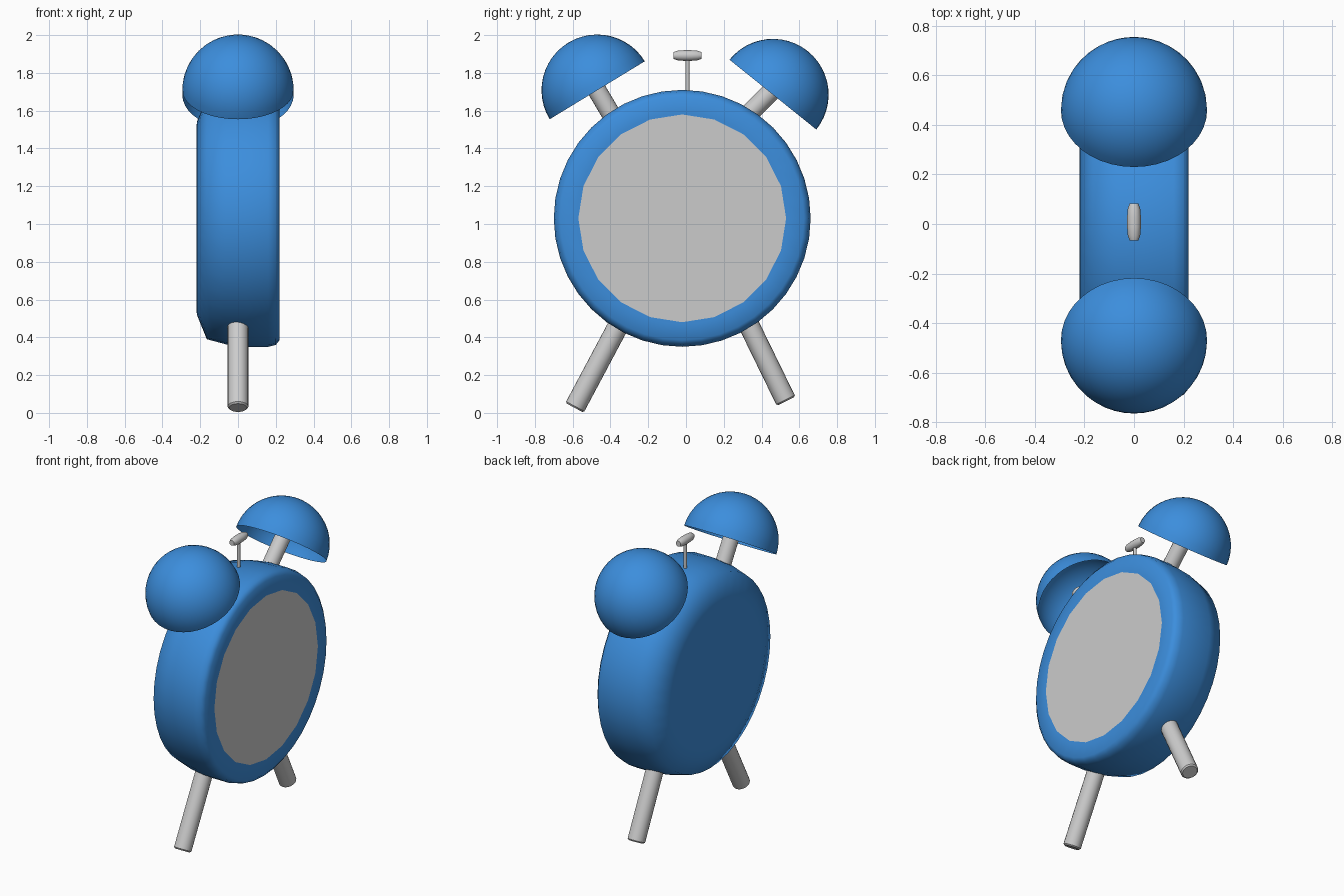
import bpy, bmesh, math
from mathutils import Vector

if "Cube" in bpy.data.objects:
    bpy.data.objects.remove(bpy.data.objects["Cube"])

blue = bpy.data.materials.new("blue_paint")
blue.diffuse_color = (0.045, 0.27, 0.72, 1)
blue.use_nodes = True
blue.node_tree.nodes["Principled BSDF"].inputs["Base Color"].default_value = blue.diffuse_color


def lathe(name, profile, base, axis, sides=20, mat=None, angle=40):
    """Spin (radius, height) points around an axis starting at base."""
    bm = bmesh.new()
    rings = []
    for r, h in profile:
        if r == 0:
            rings.append([bm.verts.new((0, 0, h))])
        else:
            rings.append([bm.verts.new((r * math.cos(2 * math.pi * i / sides),
                                        r * math.sin(2 * math.pi * i / sides), h))
                          for i in range(sides)])
    for a, b in zip(rings, rings[1:]):
        for i in range(sides):
            j = (i + 1) % sides
            if len(a) == 1:
                bm.faces.new((a[0], b[j], b[i]))
            elif len(b) == 1:
                bm.faces.new((a[i], a[j], b[0]))
            else:
                bm.faces.new((a[i], a[j], b[j], b[i]))
    for f in bm.faces:
        f.smooth = True
    mesh = bpy.data.meshes.new(name)
    bm.to_mesh(mesh)
    bm.free()
    mesh.set_sharp_from_angle(angle=math.radians(angle))
    ob = bpy.data.objects.new(name, mesh)
    ob.location = base
    ob.rotation_mode = 'QUATERNION'
    ob.rotation_quaternion = Vector(axis).to_track_quat('Z', 'Y')
    if mat:
        mesh.materials.append(mat)
    bpy.context.collection.objects.link(ob)
    return ob


def rod(name, start, end, r):
    """Cylinder with slightly bevelled ends between two (y, z) points."""
    a, b = Vector((0, *start)), Vector((0, *end))
    n, c = (b - a).length, r * 0.15
    return lathe(name, [(0, 0), (r - c, 0), (r, c), (r, n - c), (r - c, n), (0, n)],
                 a, b - a)


# Case: drum lying along x, wide chamfer on its back side
lathe("case", [(0, -.22), (.46, -.22), (.51, -.218), (.64, -.165), (.668, -.06),
               (.68, .04), (.68, .16), (.67, .2), (.645, .22), (.56, .22), (0, .22)],
      (0, -.02, 1.03), (1, 0, 0), 40, blue, 60)

# Dial: flat 20-sided disc
lathe("dial", [(.55, 0), (0, 0)], (.223, -.02, 1.03), (1, 0, 0))

# Bells: open half spheres
dome = [(.295 * math.cos(t), .295 * math.sin(t))
        for t in (math.pi / 2 * i / 12 for i in range(12))] + [(0, .295)]
lathe("left_bell", dome, (0, -.47, 1.708), (0, -.52, .853), 40, blue)
lathe("right_bell", dome, (0, .46, 1.685), (0, .627, .78), 40, blue)

# Bell stems
rod("left_bell_stem", (-.36, 1.52), (-.52, 1.79), .05)
rod("right_bell_stem", (.28, 1.53), (.515, 1.765), .05)

# Legs
rod("left_leg", (-.59, .027), (-.345, .487), .055)
rod("right_leg", (.53, .062), (.32, .492), .055)

# Hammer: thin rod with a barrel-shaped head
rod("hammer_rod", (.008, 1.66), (.008, 1.89), .01)
lathe("hammer_head", [(0, -.074), (.018, -.074), (.025, -.055), (.028, -.02),
                      (.028, .02), (.025, .055), (.018, .074), (0, .074)],
      (0, .008, 1.892), (0, 1, 0))
